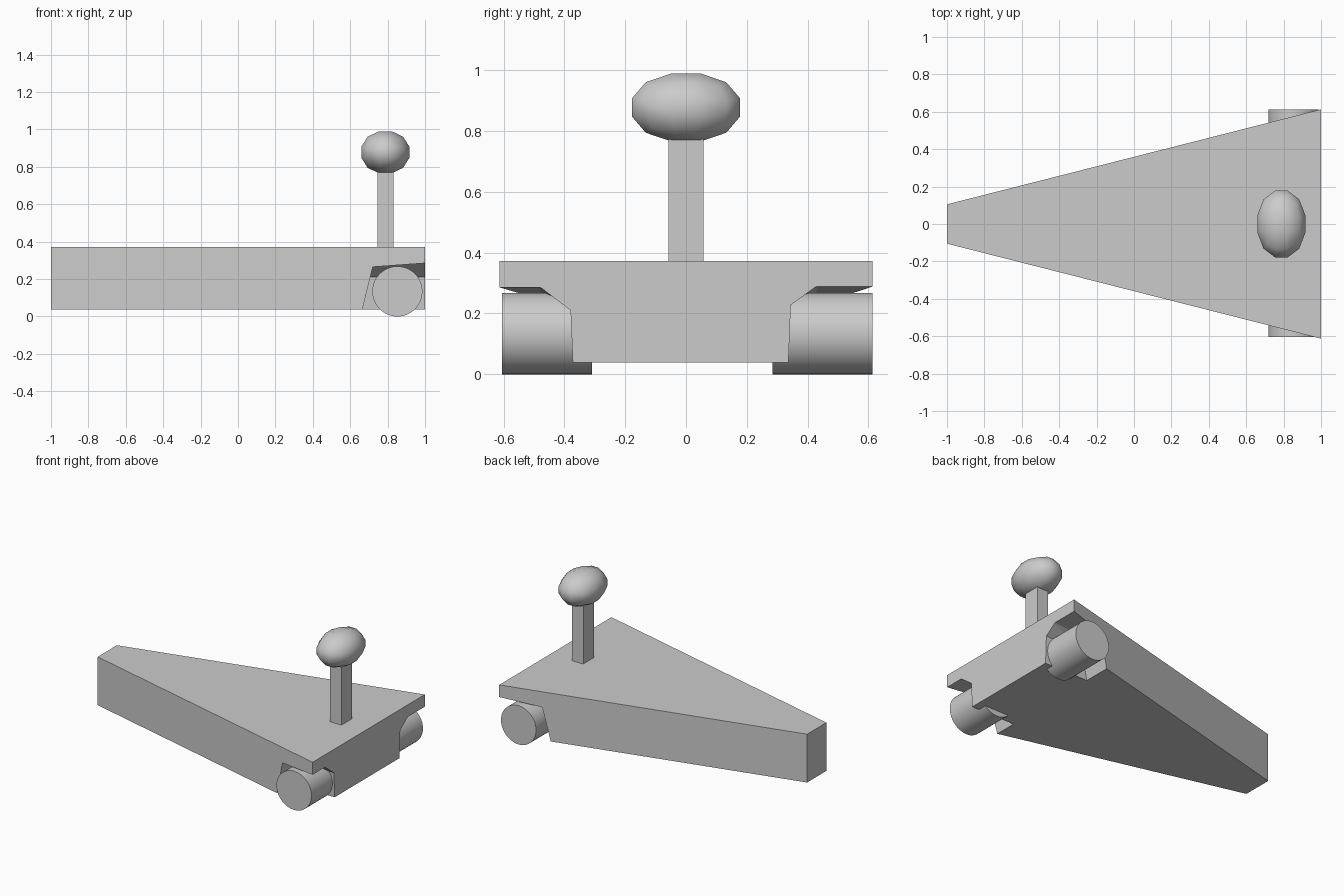
import bpy, bmesh
from math import tan, pi
from mathutils import Matrix, Vector

if "Cube" in bpy.data.objects:
    bpy.data.objects.remove(bpy.data.objects["Cube"])


def make(name, bm, smooth=False):
    bmesh.ops.recalc_face_normals(bm, faces=bm.faces[:])
    for f in bm.faces:
        f.smooth = smooth
    me = bpy.data.meshes.new(name)
    bm.to_mesh(me)
    bm.free()
    ob = bpy.data.objects.new(name, me)
    bpy.context.collection.objects.link(ob)
    return ob


def hull(name, points):
    bm = bmesh.new()
    for p in points:
        bm.verts.new(p)
    bmesh.ops.convex_hull(bm, input=bm.verts[:])
    bmesh.ops.dissolve_limit(bm, angle_limit=0.005, verts=bm.verts[:], edges=bm.edges[:])
    return make(name, bm)


# Tapered wedge body
body = hull("body", [(x, s * y, z) for x, y in ((-1, 0.105), (1, 0.613))
                     for s in (-1, 1) for z in (0.038, 0.372)])

# Wheel wells cut from the wide corners: inner wall, chamfer, sloping roof
wells = {1: [(0.333, -0.06), (0.345, 0.228), (0.43, 0.29), (0.8, 0.29)],
         -1: [(0.368, -0.06), (0.38, 0.21), (0.48, 0.287), (0.8, 0.287)]}
for side, profile in wells.items():
    pts = []
    for y, z in profile:
        front_z = z if z < 0.25 else 0.265
        pts.append((0.656 + 0.244 * front_z, side * y, front_z))
        pts.append((1.02, side * y, z))
    pts += [(0.641, side * 0.8, -0.06), (1.02, side * 0.8, -0.06)]
    cutter = hull("well_cutter", pts)
    cutter.hide_render = True
    mod = body.modifiers.new("well", 'BOOLEAN')
    mod.operation = 'DIFFERENCE'
    mod.solver = 'EXACT'
    mod.object = cutter
    bpy.context.view_layer.objects.active = body
    bpy.ops.object.modifier_apply(modifier=mod.name)
    bpy.data.objects.remove(cutter)

# Wide rollers
for name, y0, y1 in (("left_wheel", -0.605, -0.31), ("right_wheel", 0.285, 0.613)):
    bm = bmesh.new()
    bmesh.ops.create_cone(bm, cap_ends=True, segments=48, radius1=0.134,
                          radius2=0.134, depth=y1 - y0)
    bmesh.ops.rotate(bm, verts=bm.verts[:], matrix=Matrix.Rotation(pi / 2, 3, 'X'))
    bmesh.ops.translate(bm, verts=bm.verts[:], vec=(0.852, (y0 + y1) / 2, 0.134))
    make(name, bm, True)
    ob = bpy.data.objects[name]
    bpy.ops.object.select_all(action='DESELECT')
    ob.select_set(True)
    bpy.context.view_layer.objects.active = ob
    bpy.ops.object.shade_smooth_by_angle()

# Square post
hull("post", [(x, y, z) for x in (0.746, 0.832) for y in (-0.058, 0.057)
              for z in (0.365, 0.8)])

# Knob: low-poly rounded cube stretched sideways
bm = bmesh.new()
bmesh.ops.create_cube(bm, size=2)
bmesh.ops.subdivide_edges(bm, edges=bm.edges[:], cuts=2, use_grid_fill=True)
for v in bm.verts:
    v.co = Vector([tan(c * pi / 4) for c in v.co]).normalized()
top = max(v.co.z for v in bm.verts)
for v in bm.verts:
    v.co = Vector((0.788 + v.co.x / top * 0.128, v.co.y / top * 0.178,
                   0.878 + v.co.z / top * 0.112))
make("knob", bm, True)
